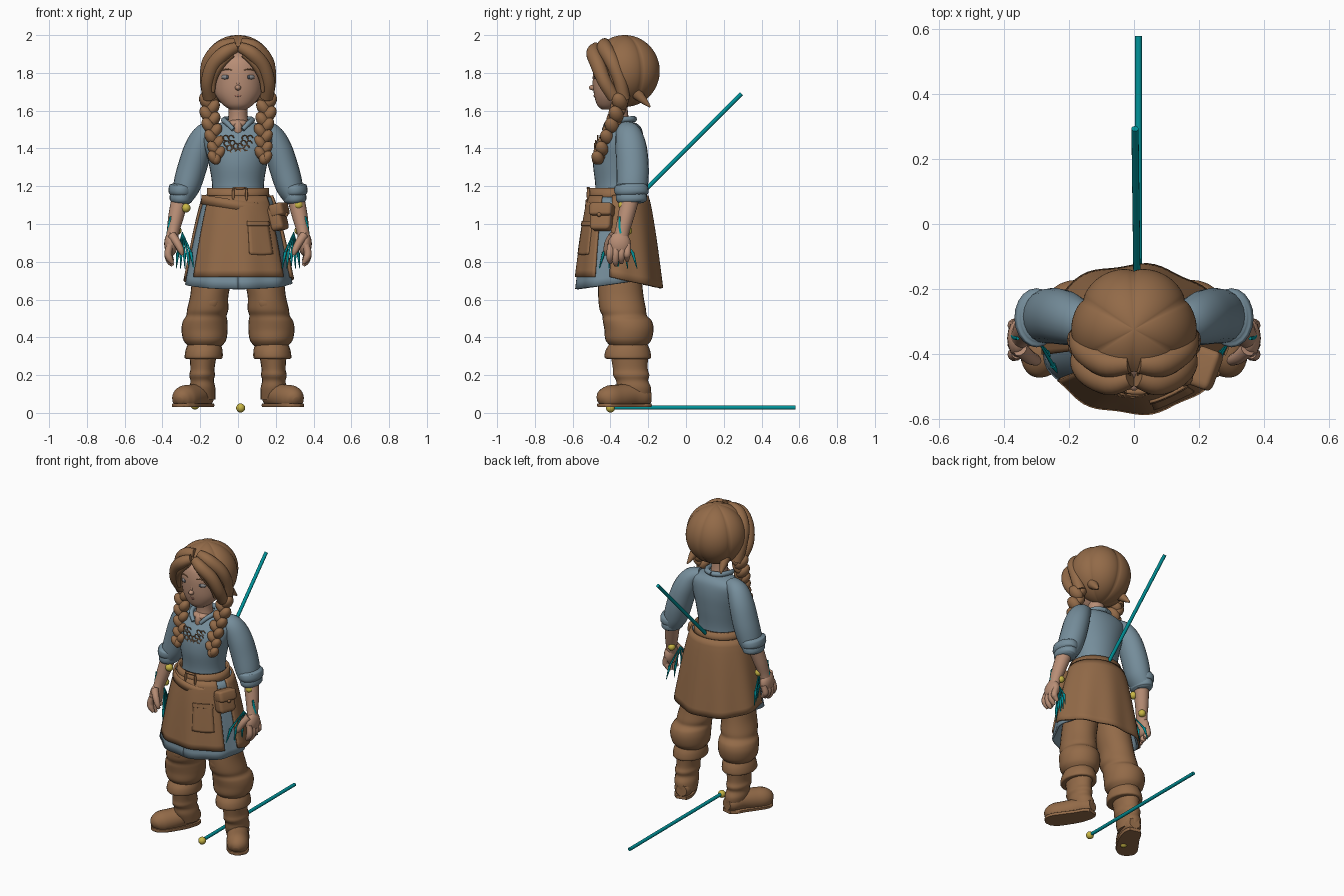
import bpy, bmesh, math
from mathutils import Vector, Quaternion, Matrix, Euler

old = bpy.data.objects.get("Cube")
if old:
    bpy.data.objects.remove(old, do_unlink=True)


def material(name, color):
    m = bpy.data.materials.new(name)
    m.use_nodes = True
    m.diffuse_color = (*color, 1)
    m.node_tree.nodes["Principled BSDF"].inputs["Base Color"].default_value = (*color, 1)
    return m


BROWN = material("warm brown", (0.29, 0.145, 0.065))
BLUE = material("dusty blue", (0.18, 0.27, 0.33))
SKIN = material("skin", (0.48, 0.27, 0.18))
LIPS = material("lips", (0.38, 0.17, 0.12))
EYE = material("eye grey", (0.25, 0.24, 0.24))
IRIS = material("iris", (0.07, 0.08, 0.10))
TEAL = material("teal", (0.0, 0.29, 0.32))
YELLOW = material("yellow", (0.58, 0.47, 0.06))


def finish(name, bm, mat):
    bmesh.ops.recalc_face_normals(bm, faces=bm.faces)
    mesh = bpy.data.meshes.new(name)
    bm.to_mesh(mesh)
    bm.free()
    mesh.materials.append(mat)
    ob = bpy.data.objects.new(name, mesh)
    bpy.context.collection.objects.link(ob)
    return ob


def smooth_path(points, steps=5):
    """Catmull-Rom interpolation of position and radii together."""
    pts = [Vector(p) for p in points]
    out = []
    for i in range(len(pts) - 1):
        a, b, c, d = pts[max(i - 1, 0)], pts[i], pts[i + 1], pts[min(i + 2, len(pts) - 1)]
        for k in range(steps):
            t = k / steps
            out.append(b + (c - a) * (t / 2) + (a * 2 - b * 5 + c * 4 - d) * (t * t / 2)
                       + (b * 3 - a - c * 3 + d) * (t ** 3 / 2))
    return out + [pts[-1]]


def sweep(name, points, mat, upright=False, side=1, low=-9, high=9, sides=20):
    """Skin of elliptical rings along points (x, y, z, rx[, ry])."""
    path = smooth_path([p if len(p) > 4 else (*p, p[3]) for p in points])
    bm = bmesh.new()
    rings, turn, last = [], Quaternion(), Vector((0, 0, 1))
    for i, p in enumerate(path):
        if not upright:
            way = (path[min(i + 1, len(path) - 1)] - path[max(i - 1, 0)]).to_3d().normalized()
            turn = last.rotation_difference(way) @ turn
            last = way
        ring = []
        for k in range(sides):
            a = math.tau * k / sides
            v = p.to_3d() + turn @ Vector((p[3] * math.cos(a), p[4] * math.sin(a), 0))
            ring.append(bm.verts.new((v.x * side, v.y, min(max(v.z, low), high))))
        rings.append(ring)
    for r, q in zip(rings, rings[1:]):
        for k in range(sides):
            bm.faces.new((r[k], r[k - 1], q[k - 1], q[k]))
    bm.faces.new(rings[0])
    bm.faces.new(rings[-1])
    return finish(name, bm, mat)


def blob(name, centre, radii, mat, rot=(0, 0, 0), detail=16):
    bm = bmesh.new()
    bmesh.ops.create_uvsphere(bm, u_segments=detail, v_segments=detail // 2 + 2, radius=1)
    bm.transform(Matrix.LocRotScale(Vector(centre), Euler(rot), Vector(radii)))
    return finish(name, bm, mat)


def rod(name, a, b, r1, r2, mat):
    a, b = Vector(a), Vector(b)
    bm = bmesh.new()
    bmesh.ops.create_cone(bm, cap_ends=True, segments=12, radius1=r1, radius2=r2, depth=(b - a).length)
    bm.transform(Matrix.LocRotScale((a + b) / 2, (b - a).to_track_quat('Z', 'Y'), None))
    return finish(name, bm, mat)


def panel(name, start, end, top, bottom, grow, mat):
    """Cloth sheet on the flared skirt; angles in degrees from the front."""
    bm = bmesh.new()
    cols, rows, grid = max(6, int((end - start) / 4)), 12, []
    for i in range(cols + 1):
        a = math.radians(start + (end - start) * i / cols)
        low = bottom(a)
        line = []
        for j in range(rows + 1):
            z = top + (low - top) * j / rows
            t = max(0, (1.15 - z) / 0.49)
            g = grow + 0.006 * t * math.sin(9 * a)
            rx = 0.165 + 0.115 * t ** 0.8 + g
            ry = 0.14 + 0.075 * t ** 0.75 + g
            line.append(bm.verts.new((rx * math.sin(a), -0.36 - ry * math.cos(a), z)))
        grid.append(line)
    for u, v in zip(grid, grid[1:]):
        for j in range(rows):
            bm.faces.new((u[j], v[j], v[j + 1], u[j + 1]))
    ob = finish(name, bm, mat)
    mod = ob.modifiers.new("thickness", 'SOLIDIFY')
    mod.thickness, mod.offset = 0.012, 0
    return ob


# Shirt body, neck and open collar
sweep("shirt", [(0, -.36, 1.08, .15, .125), (0, -.36, 1.2, .137, .12), (0, -.36, 1.32, .155, .132),
                (0, -.35, 1.42, .18, .128), (0, -.33, 1.49, .185, .1), (0, -.325, 1.525, .135, .075),
                (0, -.33, 1.54, .07, .05)], BLUE, True, sides=32)
sweep("neck", [(0, -.35, 1.5, .062), (0, -.355, 1.57, .05), (0, -.365, 1.66, .052)], SKIN, True)
blob("neck_opening", (0, -.415, 1.505), (.024, .025, .045), SKIN)
blob("collar_bones", (0, -.385, 1.53), (.055, .045, .025), SKIN)
for s in (1, -1):
    sweep("collar", [(.025, -.435, 1.5, .012), (.058, -.41, 1.535, .014), (.075, -.36, 1.55, .015),
                     (.05, -.295, 1.555, .016), (0, -.275, 1.555, .016)], BLUE, side=s, sides=10)
# Two rows of embroidered curls on the chest
for count, wide, deep in ((9, .065, .075), (6, .036, .045)):
    for i in range(count):
        a = math.pi * i / (count - 1)
        x, z = wide * math.cos(a), 1.455 - deep * math.sin(a)
        y = -.356 - .128 * math.sqrt(1 - (x / .18) ** 2) + max(0, z - 1.42) * .4
        loop = [(x + .014 * math.cos(k), y, z + .014 * math.sin(k), .003) for k in range(6)]
        sweep("embroidery_curl", loop, BROWN, sides=6)

# Head, face and features
sweep("head", [(0, -.41, 1.605, .04, .035), (0, -.4, 1.63, .078, .07), (0, -.38, 1.68, .118, .106),
               (0, -.365, 1.74, .134, .128), (0, -.355, 1.82, .14, .136), (0, -.35, 1.88, .12, .12),
               (0, -.35, 1.92, .06, .06)], SKIN, True, sides=32)
blob("nose", (0, -.49, 1.722), (.016, .024, .015), SKIN)
blob("nose_bridge", (0, -.481, 1.745), (.011, .015, .03), SKIN)
sweep("mouth", [(-.034, -.474, 1.688, .002), (0, -.484, 1.679, .006), (.034, -.474, 1.688, .002)], LIPS, sides=10)
for s in (1, -1):
    blob("eye", (s * .058, -.464, 1.778), (.031, .021, .016), EYE)
    blob("iris", (s * .056, -.477, 1.778), (.011, .01, .012), IRIS)
    sweep("eyebrow", [(.03, -.488, 1.814, .002), (.06, -.480, 1.82, .004),
                      (.092, -.463, 1.81, .002)], BROWN, side=s, sides=8)

# Hair cap with strand ridges, back parting and an opening for the face
bm = bmesh.new()
bmesh.ops.create_uvsphere(bm, u_segments=96, v_segments=40, radius=1)
for v in bm.verts:
    a = math.atan2(v.co.x, v.co.y)
    flat = (1 - min(1, v.co.z ** 2)) ** .5
    ridge = 1 + .07 * (abs(math.sin(3 * a)) ** .6 - .75) * flat
    v.co = Vector((0, -.325, 1.81)) + v.co * .19 * ridge
hidden = [f for f in bm.faces if (c := f.calc_center_median()).y < -.41 and c.z < 1.945 - .9 * abs(c.x)]
bmesh.ops.delete(bm, geom=hidden, context='FACES')
finish("hair_cap", bm, BROWN)

for s in (1, -1):
    # Swept locks framing the face, and a loose curl behind
    sweep("front_lock", [(.012, -.475, 1.935, .028), (.07, -.49, 1.905, .038), (.13, -.465, 1.84, .04),
                         (.16, -.43, 1.75, .036), (.152, -.38, 1.67, .034)], BROWN, side=s)
    sweep("upper_lock", [(.014, -.43, 1.955, .03), (.085, -.43, 1.93, .042), (.15, -.39, 1.86, .04),
                         (.165, -.35, 1.76, .036), (.15, -.33, 1.66, .035)], BROWN, side=s)
    sweep("inner_lock", [(.03, -.485, 1.9, .018), (.09, -.482, 1.845, .022), (.127, -.452, 1.77, .018),
                         (.132, -.43, 1.70, .01)], BROWN, side=s, sides=10)
    sweep("back_curl", [(.105, -.27, 1.70, .035), (.115, -.23, 1.66, .022), (.12, -.205, 1.635, .012),
                        (.125, -.19, 1.62, .004)], BROWN, side=s)
    # Braid of alternating tilted strands
    end = .135 if s > 0 else .115
    braid = smooth_path([(.15, -.345, 1.67), (.15, -.37, 1.58), (.135, -.405, 1.49),
                         (end, -.445, 1.40), (end, -.475, 1.335)], 3)
    for i, p in enumerate(braid[:-1]):
        w = .042 - .012 * i / len(braid)
        k = 1 if i % 2 else -1
        blob("braid_strand", (s * (p.x + k * .015), p.y, p.z), (w * .85, w, w * 1.3), BROWN, (.35, s * k * .6, 0), 14)
    blob("braid_tip", (s * end, -.475, 1.345), (.024, .024, .03), BROWN)

# Skirt layers, aprons and pocket
panel("tunic_skirt", 0, 360, 1.14, lambda a: .685 - .03 * math.cos(a), .002, BLUE)
panel("front_apron", -57, 57, 1.15, lambda a: .72, .012, BROWN)
panel("back_apron", 79, 281, 1.15, lambda a: .71 + .05 * math.cos(a), .015, BROWN)
panel("apron_pocket", 13, 44, 1.0, lambda a: .835 + .02 * abs(a - .5), .018, BROWN)
panel("pocket_hem", 12, 45, 1.015, lambda a: .99, .021, BROWN)


# Belts and buckle
def hoop(name, z, height, rx, ry, tilt):
    bm = bmesh.new()
    bmesh.ops.create_cone(bm, cap_ends=False, segments=48, radius1=1, radius2=.97, depth=1)
    for v in bm.verts:
        v.co = Vector((v.co.x * rx, -.365 + v.co.y * ry, z + v.co.z * height + tilt * v.co.x))
    ob = finish(name, bm, BROWN)
    mod = ob.modifiers.new("thickness", 'SOLIDIFY')
    mod.thickness, mod.offset = .016, 0


hoop("waist_belt", 1.155, .07, .16, .145, 0)
hoop("hip_belt", 1.1, .05, .19, .163, -.03)
for dx, dz, sx, sz in ((-.035, 0, .007, .04), (.035, 0, .007, .04), (0, .035, .04, .007), (0, -.035, .04, .007)):
    blob("buckle_bar", (.01 + dx, -.517, 1.155 + dz), (sx, .009, sz), BROWN)

# Hip pouch with flap
for name, z, size, lift in (("pouch", 1.03, (.07, .115, .13), 0), ("pouch_flap", 1.075, (.078, .125, .07), .006)):
    bm = bmesh.new()
    bmesh.ops.create_cube(bm, size=1)
    bmesh.ops.bevel(bm, geom=bm.edges[:], offset=.2, segments=4, affect='EDGES', profile=.5)
    bm.transform(Matrix.LocRotScale(Vector((.212 + lift, -.445, z)), Euler((0, -.25, -.35)), Vector(size)))
    finish(name, bm, BROWN)
blob("pouch_button", (.256, -.46, 1.05), (.01, .012, .012), BROWN)

for s in (1, -1):
    # Sleeve, rolled cuff, arm and hand
    sweep("sleeve", [(.295, -.288, 1.14, .055, .075), (.272, -.285, 1.2, .072, .083),
                     (.245, -.283, 1.29, .077, .086), (.21, -.29, 1.4, .074, .083),
                     (.17, -.305, 1.475, .062, .07), (.11, -.325, 1.505, .04, .05)], BLUE, side=s)
    for z, w in ((1.142, .06), (1.18, .066)):
        sweep("rolled_cuff", [(.306, -.29, z - .03, w * .8, w * 1.1), (.304, -.29, z - .015, w, w * 1.35),
                              (.297, -.288, z + .015, w, w * 1.35), (.295, -.288, z + .03, w * .8, w * 1.1)], BLUE, side=s)
    sweep("forearm", [(.352, -.35, .91, .032, .044), (.344, -.338, .96, .033, .038),
                      (.328, -.318, 1.04, .041, .043), (.305, -.295, 1.14, .046, .049)], SKIN, side=s)
    blob("palm", (s * .355, -.352, .895), (.036, .06, .065), SKIN)
    for i in range(4):
        y = -.398 + .03 * i
        tip = .78 + .012 * abs(i - 1)
        sweep("finger", [(.36, y, .89, .018), (.37, y - .004, .845, .02), (.362, y - .005, tip + .025, .018),
                         (.346, y - .003, tip, .009)], SKIN, side=s, sides=10)
    sweep("thumb", [(.35, -.385, .94, .024), (.322, -.41, .90, .021), (.302, -.42, .86, .017),
                    (.294, -.422, .835, .007)], SKIN, side=s, sides=10)
    # Rig markers beside the hand
    rod("wrist_marker", (s * .358, -.352, 1.04), (s * .364, -.345, .95), .005, .015, TEAL)
    for i in range(5):
        y = -.435 + .038 * i
        x = .25 + .017 * i
        rod("finger_marker", (s * .295, -.36, .955), (s * x, y, .85), .003, .006, TEAL)
        rod("fingertip_marker", (s * x, y, .85), (s * (x - .015 + .006 * i), y + .012 * (i - 2), .765), .009, .002, TEAL)
    blob("wrist_ball", (s * .322, -.308, .965), (.023, .023, .023), YELLOW)

    # Baggy trousers gathered at the hem, with a knee patch
    sweep("trouser_leg", [(.175, -.305, .35, .085, .09), (.176, -.305, .385, .113, .121),
                          (.177, -.302, .44, .122, .13), (.174, -.31, .485, .118, .13),
                          (.167, -.325, .515, .107, .118), (.16, -.335, .55, .109, .123),
                          (.152, -.345, .62, .101, .12), (.135, -.35, .72, .105, .115),
                          (.1, -.355, .9, .1, .11)], BROWN, True, s, sides=28)
    blob("knee_patch", (s * .15, -.435, .59), (.05, .028, .05), BROWN)
    sweep("gaiter_cuff", [(.182, -.305, .285, .085, .1), (.182, -.308, .292, .1, .122),
                          (.18, -.308, .33, .098, .118), (.178, -.305, .365, .088, .1)], BROWN, True, s)
    # Boot with creased shaft, turned-out foot and sole
    sweep("boot_shaft", [(.18, -.265, .07, .06, .075), (.187, -.275, .13, .067, .09),
                         (.19, -.285, .17, .062, .085), (.19, -.29, .2, .068, .096),
                         (.188, -.295, .235, .064, .092), (.185, -.3, .31, .073, .1)], BROWN, True, s)
    foot = [(.168, -.19, .085, .035), (.178, -.225, .085, .055), (.205, -.29, .09, .064),
            (.25, -.36, .082, .068), (.285, -.41, .078, .066), (.302, -.445, .072, .048), (.31, -.463, .065, .018)]
    sweep("boot_foot", foot, BROWN, side=s, low=.035)
    sweep("boot_sole", [(x, y, .042, r * 1.02) for x, y, z, r in foot], BROWN, side=s, low=.03, high=.05)

# Rig rods and round markers
rod("back_rod", (.01, -.24, 1.155), (.003, .294, 1.69), .011, .011, TEAL)
rod("ground_rod", (.014, -.4, .028), (.014, .58, .028), .011, .011, TEAL)
for name, place in (("ground_ball", (.014, -.4, .026)), ("sole_ball", (-.228, -.37, .042)),
                    ("right_cuff_ball", (-.275, -.335, 1.085)), ("left_cuff_ball", (.32, -.335, 1.1))):
    blob(name, place, (.024, .024, .024), YELLOW)

# Smooth shading that keeps hard edges
bpy.ops.object.select_all(action='DESELECT')
for ob in bpy.context.collection.objects:
    if ob.type == 'MESH':
        ob.select_set(True)
        bpy.context.view_layer.objects.active = ob
bpy.ops.object.shade_smooth_by_angle(angle=math.radians(50))
